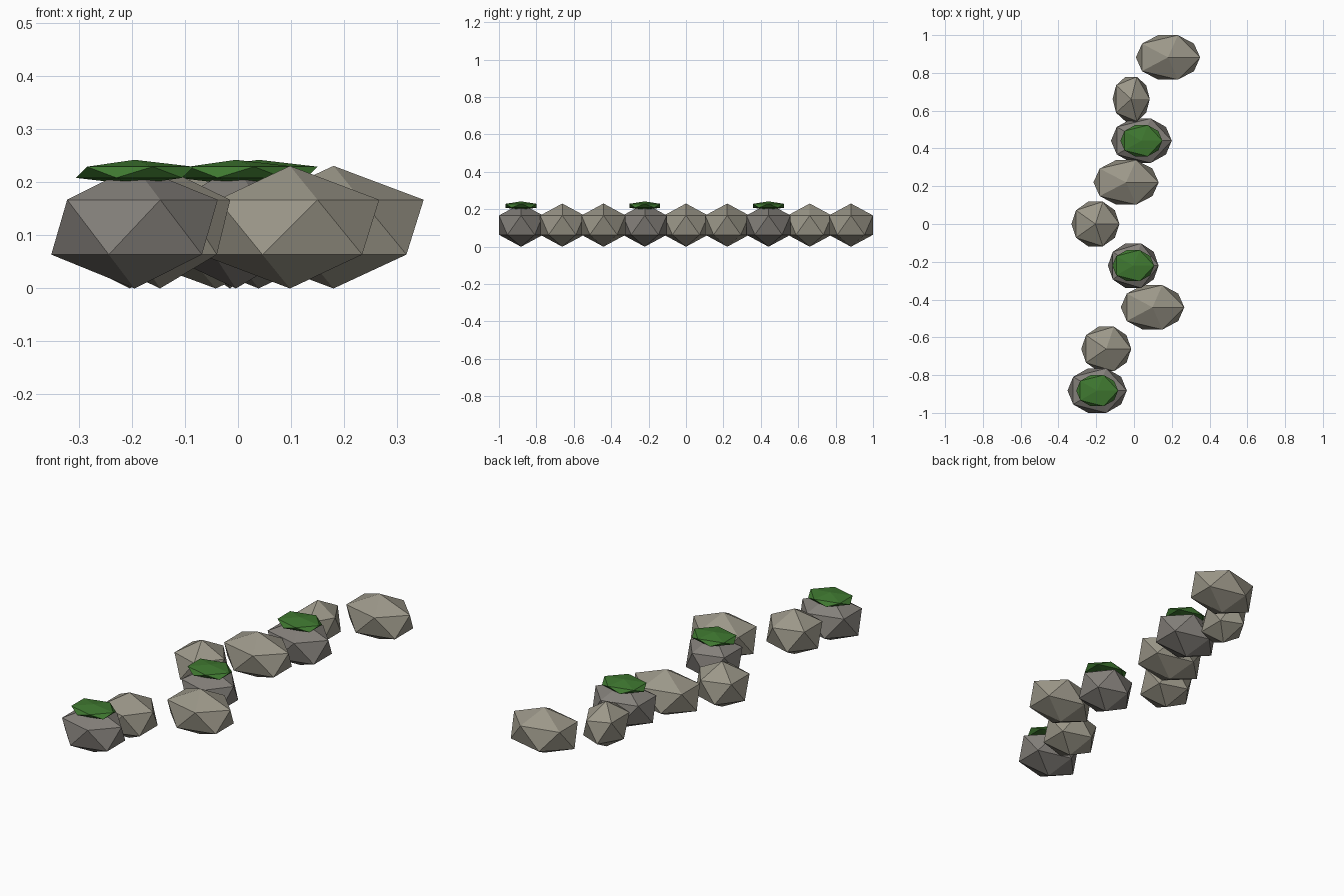
import bpy

if "Cube" in bpy.data.objects:
    bpy.data.objects.remove(bpy.data.objects["Cube"])


def material(name, color):
    m = bpy.data.materials.new(name)
    m.diffuse_color = (*color, 1)
    m.use_nodes = True
    m.node_tree.nodes["Principled BSDF"].inputs["Base Color"].default_value = m.diffuse_color
    return m


light_stone = material("light_stone", (0.33, 0.31, 0.25))
dark_stone = material("dark_stone", (0.23, 0.215, 0.195))
moss_green = material("moss_green", (0.05, 0.19, 0.03))


def lump(name, loc, radii, mat):
    bpy.ops.mesh.primitive_ico_sphere_add(subdivisions=1, radius=1, location=loc)
    ob = bpy.context.object
    ob.name = name
    ob.scale = radii
    bpy.ops.object.transform_apply(location=False, rotation=False, scale=True)
    ob.data.materials.append(mat)


# Row of stones from front to back: x centre, x radius
stones = [(-0.195, 0.1755), (-0.147, 0.148), (0.098, 0.188),
          (-0.004, 0.15), (-0.204, 0.142), (-0.042, 0.193),
          (0.039, 0.18), (-0.015, 0.11), (0.18, 0.19)]

for i, (x, rx) in enumerate(stones):
    y = (i - 4) * 0.2205
    mossy = i % 3 == 0
    lump(f"stone_{i + 1}", (x, y, 0.115), (rx, 0.1385, 0.1155),
         dark_stone if mossy and i < 9 else light_stone)
    # Flat moss cap on every third stone
    if mossy:
        lump(f"moss_{i + 1}", (x, y, 0.2185), (0.124, 0.097, 0.0235), moss_green)
